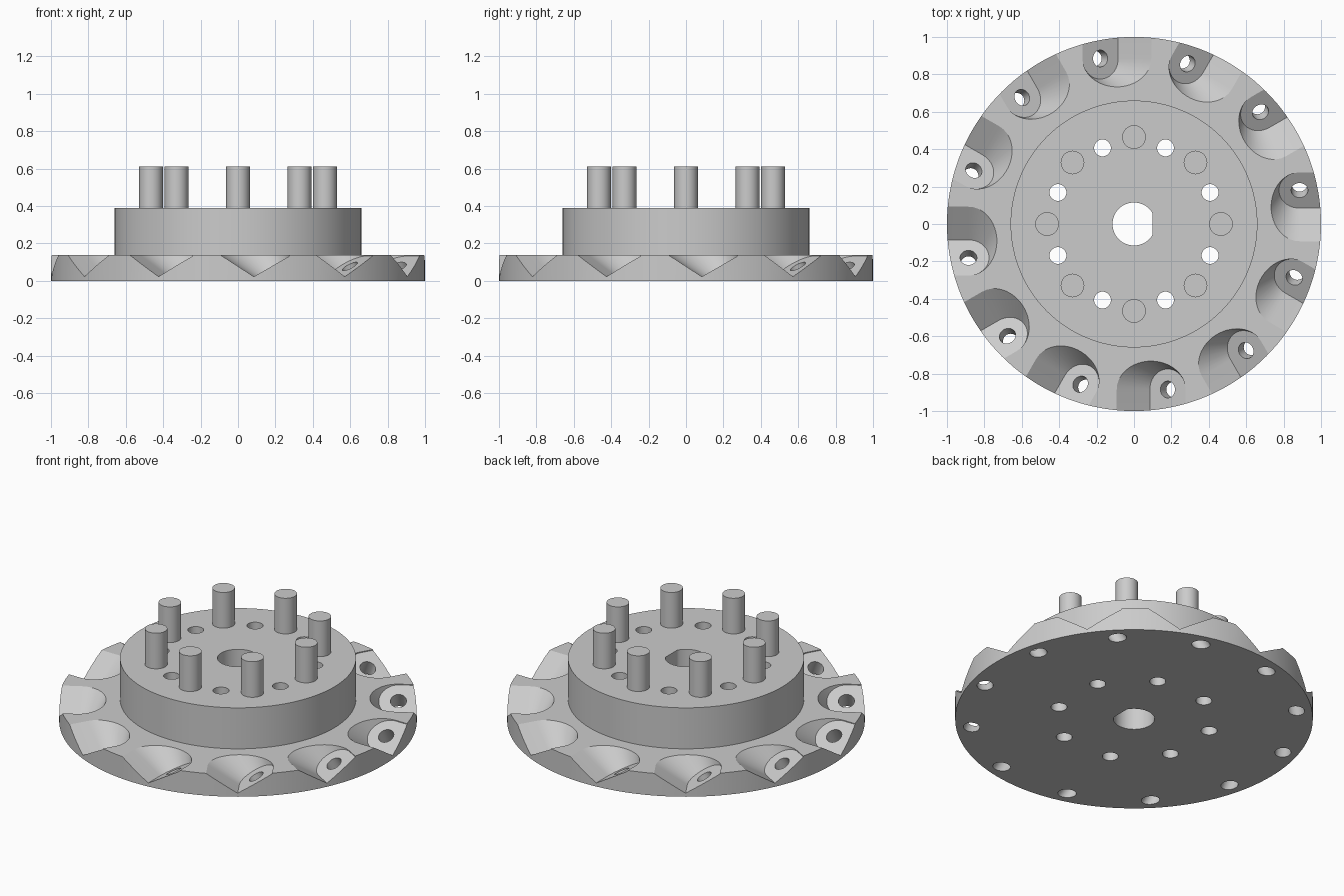
import bpy, bmesh
from math import sin, cos, tan, pi, radians
from mathutils import Matrix, Vector

cube = bpy.data.objects.get("Cube")
if cube:
    bpy.data.objects.remove(cube)

DISC_TOP, HUB_TOP, PIN_TOP = 0.137, 0.39, 0.61

grey = bpy.data.materials.new("satin grey")
grey.use_nodes = True
colour = (0.6, 0.6, 0.6, 1)
grey.diffuse_color = colour
grey.node_tree.nodes["Principled BSDF"].inputs["Base Color"].default_value = colour


def make(name, bm):
    bmesh.ops.recalc_face_normals(bm, faces=bm.faces)
    mesh = bpy.data.meshes.new(name)
    bm.to_mesh(mesh)
    bm.free()
    mesh.materials.append(grey)
    ob = bpy.data.objects.new(name, mesh)
    bpy.context.collection.objects.link(ob)
    return ob


def loft(bm, low, high, matrix=Matrix()):
    """Closed solid between two matching outlines."""
    a = [bm.verts.new(matrix @ Vector(p)) for p in low]
    b = [bm.verts.new(matrix @ Vector(p)) for p in high]
    bm.faces.new(a[::-1])
    bm.faces.new(b)
    for i in range(len(a)):
        j = (i + 1) % len(a)
        bm.faces.new((a[i], a[j], b[j], b[i]))


def cylinder(bm, r, z0, z1, n, matrix=Matrix()):
    ring = [(r * cos(2 * pi * i / n), r * sin(2 * pi * i / n)) for i in range(n)]
    loft(bm, [(x, y, z0) for x, y in ring], [(x, y, z1) for x, y in ring], matrix)


def turned(degrees, matrix=Matrix()):
    return Matrix.Rotation(radians(degrees), 4, 'Z') @ matrix


def select(ob):
    bpy.ops.object.select_all(action='DESELECT')
    ob.select_set(True)
    bpy.context.view_layer.objects.active = ob


def cut(ob, cutter):
    mod = ob.modifiers.new("cut", 'BOOLEAN')
    mod.operation = 'DIFFERENCE'
    mod.solver = 'EXACT'
    mod.object = cutter
    select(ob)
    bpy.ops.object.modifier_apply(modifier=mod.name)


# Base disc, hub and ring of pins
bm = bmesh.new()
cylinder(bm, 1, 0, DISC_TOP, 144)
disc = make("base_disc", bm)

bm = bmesh.new()
cylinder(bm, 0.66, DISC_TOP, HUB_TOP, 128)
hub = make("hub", bm)

bm = bmesh.new()
for k in range(8):
    cylinder(bm, 0.063, HUB_TOP, PIN_TOP, 40, turned(45 * k, Matrix.Translation((0.465, 0, 0))))
pins = make("pins", bm)

# Cutter for the flat-sided bore and the bolt circle
bm = bmesh.new()
bore = [(min(0.115 * cos(2 * pi * i / 64), 0.1), 0.115 * sin(2 * pi * i / 64))
        for i in range(64)]
loft(bm, [(x, y, -1) for x, y in bore], [(x, y, 1) for x, y in bore])
for k in range(8):
    cylinder(bm, 0.045, -1, 1, 32, turned(45 * k + 22.5, Matrix.Translation((0.44, 0, 0))))
bore_cutter = make("bore_cutter", bm)


def slot(r, w):
    """U outline: round towards the middle, open past the rim."""
    arc = [(r * cos(pi * i / 24), r * sin(pi * i / 24), w) for i in range(25)]
    return arc + [(-r, -0.4, w), (r, -0.4, w)]


# Cutters for the tilted, flared rim pockets and their screw holes
tilt = Matrix.Translation((0.18, -0.885, 0.077)) @ Matrix.Rotation(radians(-30), 4, 'Y')
depth, radius = 0.25, 0.11
pockets, screws = bmesh.new(), bmesh.new()
for k in range(12):
    place = turned(30 * k, tilt)
    loft(pockets, slot(radius, 0), slot(radius + depth * tan(radians(27)), depth), place)
    cylinder(screws, 0.045, -0.3, 0.1, 32, place)
pocket_cutter = make("pocket_cutter", pockets)
screw_cutter = make("screw_cutter", screws)

cut(disc, pocket_cutter)
cut(disc, screw_cutter)
cut(disc, bore_cutter)
cut(hub, bore_cutter)

for helper in (bore_cutter, pocket_cutter, screw_cutter):
    bpy.data.objects.remove(helper)

for ob in (disc, hub, pins):
    select(ob)
    bpy.ops.object.shade_smooth_by_angle(angle=radians(25))
